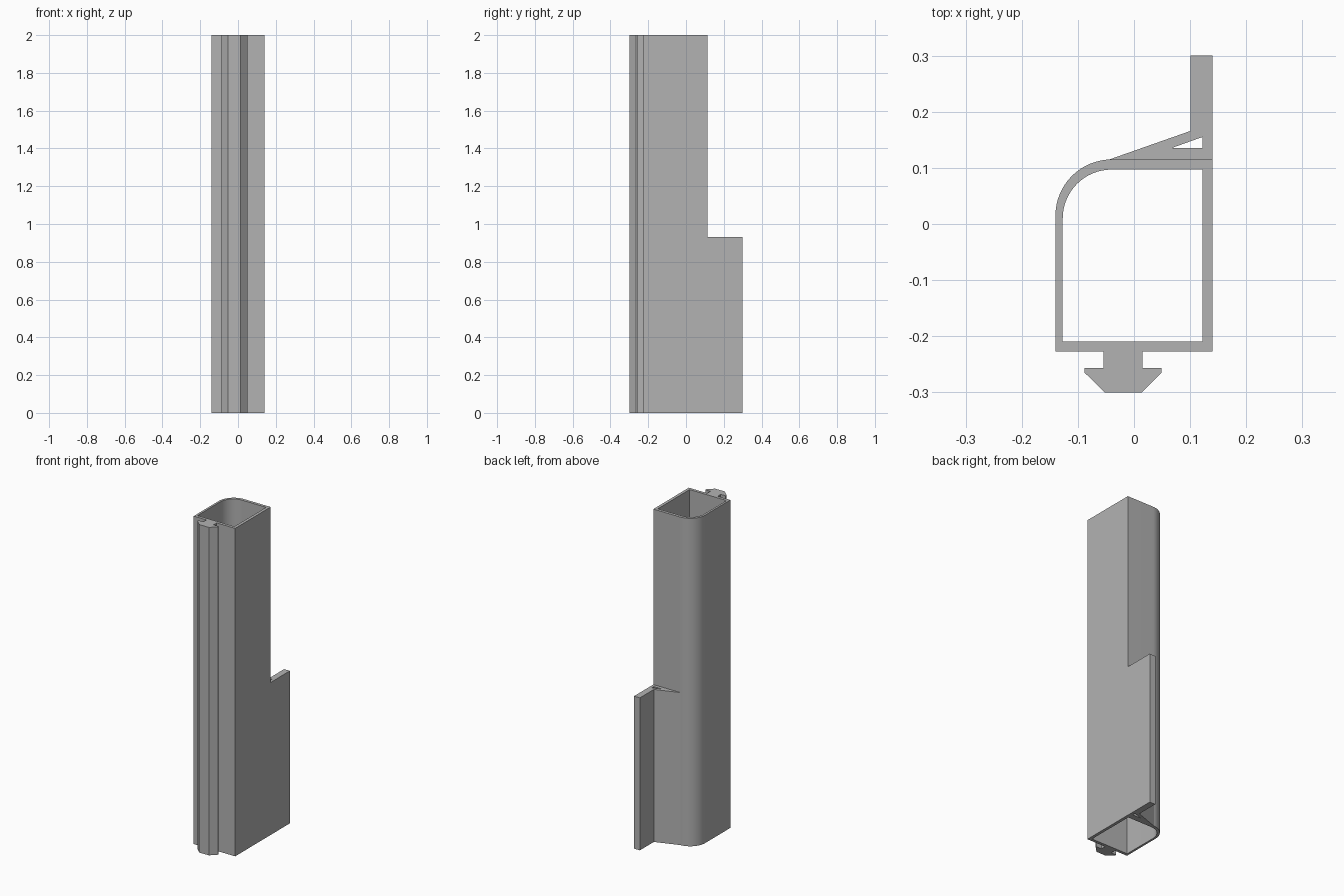
import bpy, bmesh
from math import sin, cos, pi

cube = bpy.data.objects.get("Cube")
if cube:
    bpy.data.objects.remove(cube)

grey = bpy.data.materials.new("plain grey")
grey.use_nodes = True
colour = (0.45, 0.45, 0.45, 1)
grey.diffuse_color = colour
grey.node_tree.nodes["Principled BSDF"].inputs["Base Color"].default_value = colour


def arc(cx, cy, r, steps=16):
    """Quarter circle from the left side round to the back."""
    return [(cx - r * cos(t), cy + r * sin(t))
            for t in (pi / 2 * i / steps for i in range(steps + 1))]


def extrusion(name, loops, height):
    """Extrude an outline with holes straight up from the ground."""
    bm = bmesh.new()
    for loop in loops:
        verts = [bm.verts.new((x, y, 0)) for x, y in loop]
        for a, b in zip(verts, verts[1:] + verts[:1]):
            bm.edges.new((a, b))
    bmesh.ops.triangle_fill(bm, edges=bm.edges[:], use_beauty=True)
    result = bmesh.ops.extrude_face_region(bm, geom=bm.faces[:], use_keep_orig=True)
    top = [v for v in result["geom"] if isinstance(v, bmesh.types.BMVert)]
    bmesh.ops.translate(bm, verts=top, vec=(0, 0, height))
    bmesh.ops.recalc_face_normals(bm, faces=bm.faces[:])
    mesh = bpy.data.meshes.new(name)
    bm.to_mesh(mesh)
    bm.free()
    mesh.materials.append(grey)
    obj = bpy.data.objects.new(name, mesh)
    bpy.context.collection.objects.link(obj)
    bpy.ops.object.select_all(action="DESELECT")
    obj.select_set(True)
    bpy.context.view_layer.objects.active = obj
    bpy.ops.object.shade_smooth_by_angle(angle=pi / 6)
    return obj


# Hollow tube with one rounded corner and the clip rail along its front
rail = [(0.015, -0.227), (0.015, -0.257), (0.049, -0.257), (0.049, -0.265),
        (0.014, -0.3), (-0.052, -0.3), (-0.088, -0.265), (-0.088, -0.257),
        (-0.054, -0.257), (-0.054, -0.227)]
outer = [(-0.14, -0.227)] + arc(-0.04, 0.015, 0.1) + [(0.14, 0.115), (0.14, -0.227)] + rail
inner = [(-0.127, -0.209)] + arc(-0.04, 0.01, 0.087) + [(0.122, 0.097), (0.122, -0.209)]
extrusion("tube_with_clip_rail", [outer, inner], 2)

# Lower rear fin with a sloping hollow brace
fin = [(-0.044, 0.115), (0.14, 0.115), (0.14, 0.3), (0.101, 0.3), (0.101, 0.166)]
slot = [(0.066, 0.135), (0.122, 0.135), (0.122, 0.155)]
extrusion("rear_fin_and_brace", [fin, slot], 0.93)
